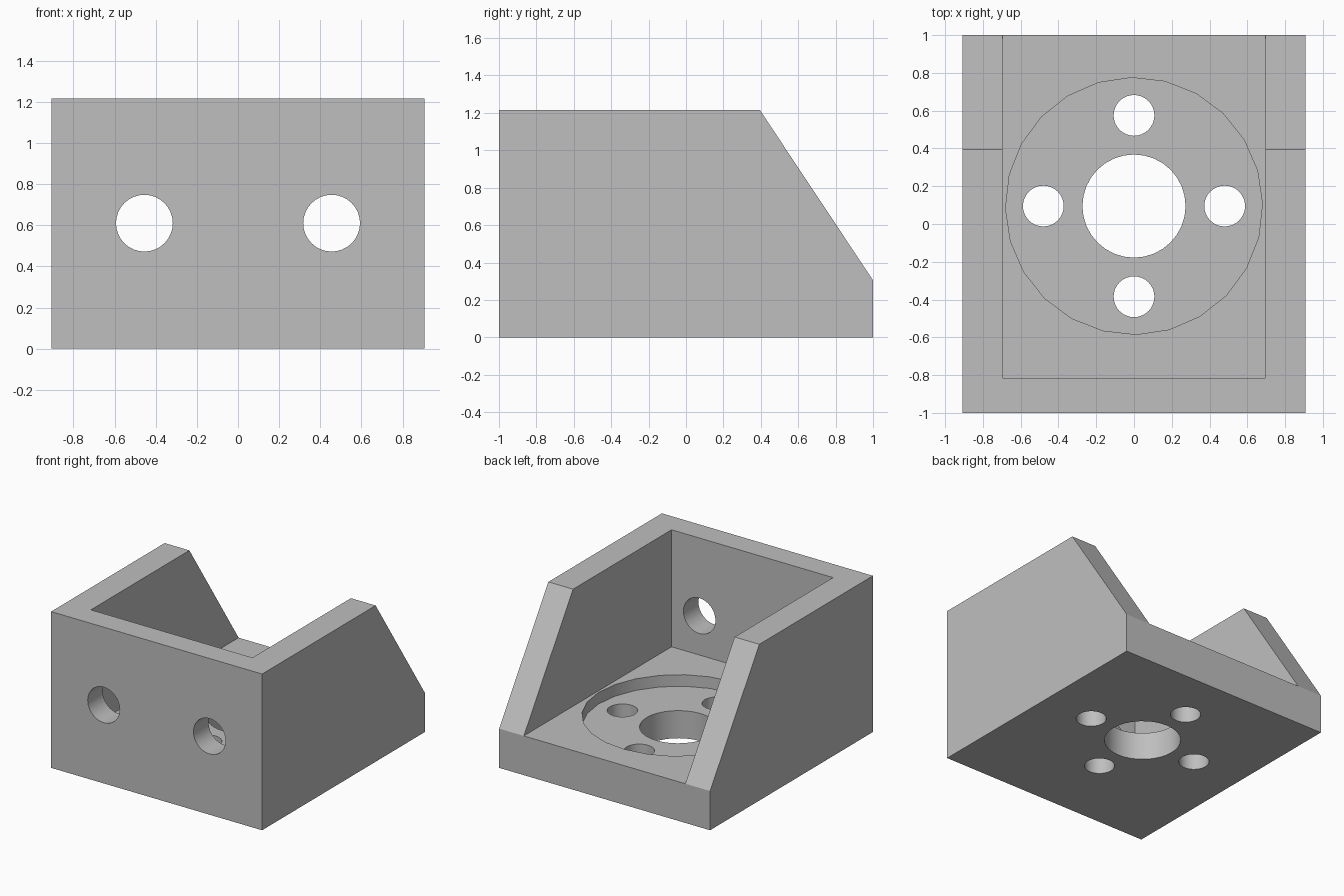
import bpy
import bmesh
import math
from mathutils import Matrix, Vector

old = bpy.data.objects.get("Cube")
if old:
    bpy.data.objects.remove(old, do_unlink=True)

WIDTH, HEIGHT, FLOOR = 1.815, 1.215, 0.305
INNER = 0.695           # half width between the side walls
CENTRE_Y = 0.095        # centre of the round mounting pattern

grey = bpy.data.materials.new("plain grey")
grey.use_nodes = True
colour = (0.52, 0.52, 0.52, 1)
grey.diffuse_color = colour
grey.node_tree.nodes["Principled BSDF"].inputs["Base Color"].default_value = colour


def finish(bm, name):
    bmesh.ops.recalc_face_normals(bm, faces=bm.faces)
    mesh = bpy.data.meshes.new(name)
    bm.to_mesh(mesh)
    bm.free()
    mesh.materials.append(grey)
    obj = bpy.data.objects.new(name, mesh)
    bpy.context.collection.objects.link(obj)
    return obj


def box(name, low, high):
    low, high = Vector(low), Vector(high)
    bm = bmesh.new()
    bmesh.ops.create_cube(bm, size=1, matrix=Matrix.Translation((low + high) / 2)
                          @ Matrix.Diagonal((*(high - low), 1)))
    return finish(bm, name)


def cylinder(name, radius, depth, centre, sides=32, tilt=0, spin=0):
    bm = bmesh.new()
    bmesh.ops.create_cone(bm, cap_ends=True, segments=sides, radius1=radius,
                          radius2=radius, depth=depth,
                          matrix=Matrix.Translation(centre)
                          @ Matrix.Rotation(tilt, 4, 'X') @ Matrix.Rotation(spin, 4, 'Z'))
    return finish(bm, name)


# Bracket body: side profile with sloping rear edge, extruded across the width
profile = [(-1, 0), (1, 0), (1, FLOOR), (0.395, HEIGHT), (-1, HEIGHT)]
bm = bmesh.new()
side = bm.faces.new([bm.verts.new((-WIDTH / 2, y, z)) for y, z in profile])
new = bmesh.ops.extrude_face_region(bm, geom=[side])["geom"]
bmesh.ops.translate(bm, vec=(WIDTH, 0, 0),
                    verts=[v for v in new if isinstance(v, bmesh.types.BMVert)])
bracket = finish(bm, "bracket")

# Open bay between the walls, and the shallow round recess in the floor
cutters = [
    box("bay_cutter", (-INNER, -0.815, FLOOR), (INNER, 2, 2)),
    cylinder("recess_cutter", 0.68, 0.2, (0, CENTRE_Y, 0.315), 24, spin=math.radians(1)),
    cylinder("centre_hole_cutter", 0.273, 1, (0, CENTRE_Y, 0)),
]
# Four small holes around the centre
for i in range(4):
    a = i * math.pi / 2
    cutters.append(cylinder("bolt_hole_cutter", 0.108, 1,
                            (0.48 * math.cos(a), CENTRE_Y + 0.48 * math.sin(a), 0)))
# Two holes through the front wall
for x in (-0.455, 0.455):
    cutters.append(cylinder("front_hole_cutter", 0.138, 0.6, (x, -0.95, 0.61),
                            tilt=math.pi / 2))

bpy.context.view_layer.objects.active = bracket
bracket.select_set(True)
for cutter in cutters:
    cut = bracket.modifiers.new(cutter.name, 'BOOLEAN')
    cut.operation, cut.solver, cut.object = 'DIFFERENCE', 'EXACT', cutter
    bpy.ops.object.modifier_apply(modifier=cut.name)
    bpy.data.objects.remove(cutter, do_unlink=True)

bpy.ops.object.shade_smooth_by_angle(angle=math.radians(25))
